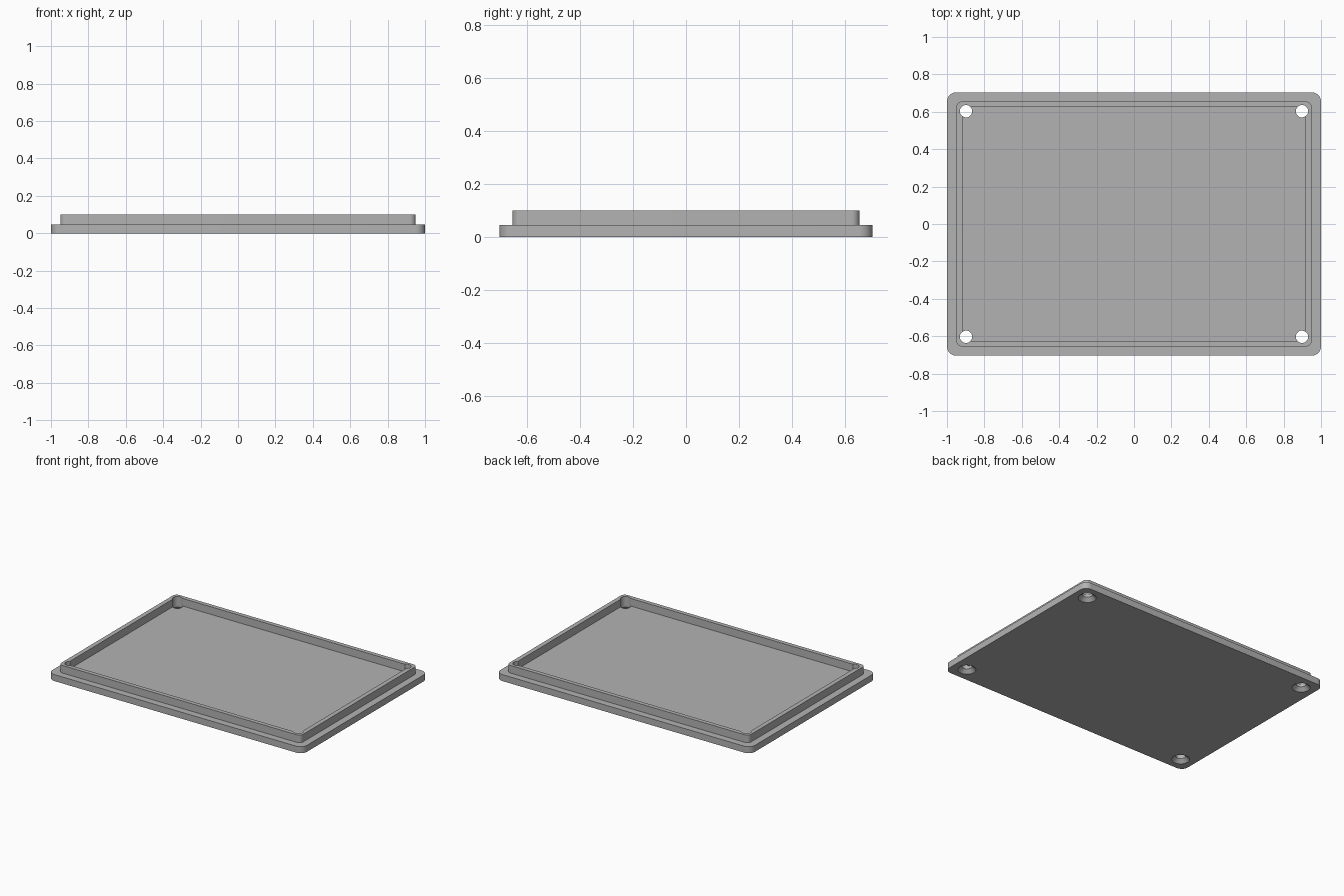
import bpy, bmesh, math

if "Cube" in bpy.data.objects:
    bpy.data.objects.remove(bpy.data.objects["Cube"], do_unlink=True)

grey = bpy.data.materials.new("mid grey")
grey.use_nodes = True
colour = (0.45, 0.45, 0.45, 1)
grey.diffuse_color = colour
grey.node_tree.nodes["Principled BSDF"].inputs["Base Color"].default_value = colour


def rounded_ring(half_x, half_y, radius, steps=10):
    """Outline of a rectangle with rounded corners."""
    points = []
    for i, (sx, sy) in enumerate([(1, 1), (-1, 1), (-1, -1), (1, -1)]):
        for k in range(steps + 1):
            a = math.pi / 2 * (i + k / steps)
            points.append((sx * (half_x - radius) + radius * math.cos(a),
                           sy * (half_y - radius) + radius * math.sin(a)))
    return points


def loft(name, rings):
    """Closed solid through (outline, height) rings, capped at both ends."""
    bm = bmesh.new()
    loops = [[bm.verts.new((x, y, z)) for x, y in pts] for pts, z in rings]
    for low, high in zip(loops, loops[1:]):
        n = len(low)
        for i in range(n):
            j = (i + 1) % n
            bm.faces.new((low[i], low[j], high[j], high[i]))
    bm.faces.new(loops[0][::-1])
    bm.faces.new(loops[-1])
    bmesh.ops.recalc_face_normals(bm, faces=bm.faces)
    mesh = bpy.data.meshes.new(name)
    bm.to_mesh(mesh)
    bm.free()
    ob = bpy.data.objects.new(name, mesh)
    bpy.context.collection.objects.link(ob)
    mesh.materials.append(grey)
    return ob


def cut(target, cutter):
    mod = target.modifiers.new("cut", 'BOOLEAN')
    mod.operation = 'DIFFERENCE'
    mod.solver = 'EXACT'
    mod.object = cutter
    cutter.hide_render = True
    cutter.hide_viewport = True


def circle(cx, cy, r, n=40):
    return [(cx + r * math.cos(math.tau * i / n), cy + r * math.sin(math.tau * i / n))
            for i in range(n)]


# Stepped lid: wide plate with a narrower raised lip
plate_outline = rounded_ring(1.0, 0.704, 0.05)
lip_outline = rounded_ring(0.95, 0.655, 0.03)
plate_top, top = 0.046, 0.1
lid = loft("lid", [(plate_outline, 0), (plate_outline, plate_top),
                   (lip_outline, plate_top), (lip_outline, top)])

# Hollow inside the lip
hollow_outline = rounded_ring(0.918, 0.625, 0.004, 3)
cut(lid, loft("hollow_cutter", [(hollow_outline, plate_top), (hollow_outline, top + 0.1)]))

# Countersunk screw holes in the corners
for sx in (-1, 1):
    for sy in (-1, 1):
        x, y = sx * 0.898, sy * 0.603
        rings = [(circle(x, y, r), z) for r, z in
                 [(0.068, -0.01), (0.033, 0.025), (0.033, top + 0.05)]]
        cut(lid, loft("screw_hole_cutter", rings))

# Bake the cuts, then smooth the round walls
bpy.ops.object.select_all(action='DESELECT')
lid.select_set(True)
bpy.context.view_layer.objects.active = lid
for mod in list(lid.modifiers):
    bpy.ops.object.modifier_apply(modifier=mod.name)
for ob in [o for o in bpy.data.objects if "cutter" in o.name]:
    bpy.data.objects.remove(ob, do_unlink=True)
bpy.ops.object.shade_smooth_by_angle(angle=math.radians(30))
